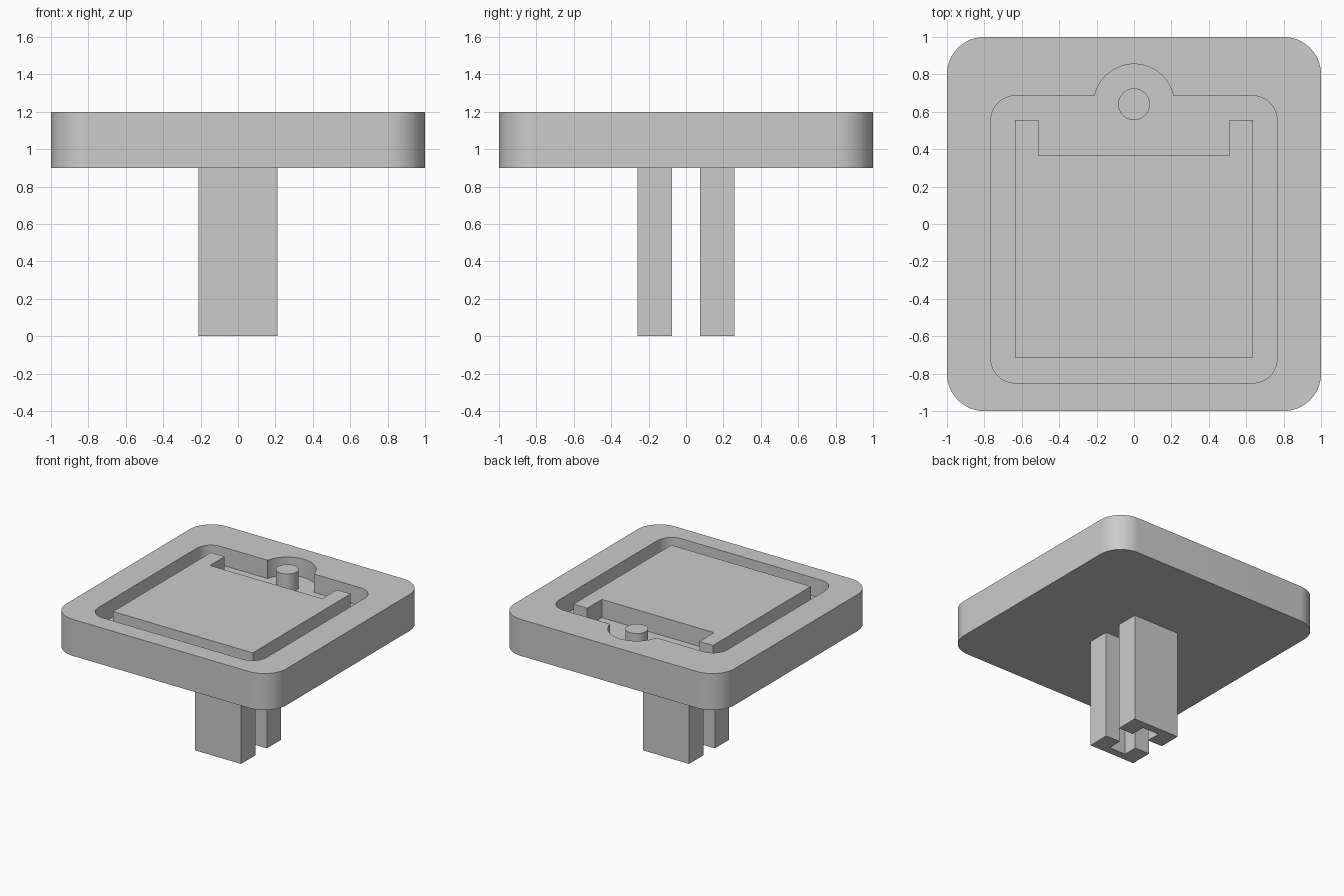
import bpy, bmesh
from math import pi, sin, cos, asin

if "Cube" in bpy.data.objects:
    bpy.data.objects.remove(bpy.data.objects["Cube"], do_unlink=True)

grey = bpy.data.materials.new("plain_grey")
grey.use_nodes = True
GREY = (0.6, 0.6, 0.6, 1)
grey.diffuse_color = GREY
grey.node_tree.nodes["Principled BSDF"].inputs["Base Color"].default_value = GREY

LEG_TOP, FLOOR, TOP = 0.9, 1.05, 1.2


def arc(cx, cy, r, start, end, steps):
    """Points along an arc, anticlockwise when end is above start."""
    angles = [start + (end - start) * i / steps for i in range(steps + 1)]
    return [(cx + r * cos(a), cy + r * sin(a)) for a in angles]


def rounded_rect(x, y0, y1, r, steps=12):
    """Anticlockwise outline, starting at the front left corner."""
    corners = [(r - x, y0 + r), (x - r, y0 + r), (x - r, y1 - r), (r - x, y1 - r)]
    points = []
    for i, (cx, cy) in enumerate(corners):
        points += arc(cx, cy, r, pi + i * pi / 2, pi * 1.5 + i * pi / 2, steps)
    return points


def prism(name, outline, z0, z1):
    """Extrude a flat outline upward into a solid."""
    bm = bmesh.new()
    face = bm.faces.new([bm.verts.new((x, y, z0)) for x, y in outline])
    lifted = bmesh.ops.extrude_face_region(bm, geom=[face])["geom"]
    for v in lifted:
        if isinstance(v, bmesh.types.BMVert):
            v.co.z = z1
    bmesh.ops.recalc_face_normals(bm, faces=bm.faces)
    mesh = bpy.data.meshes.new(name)
    bm.to_mesh(mesh)
    bm.free()
    mesh.materials.append(grey)
    obj = bpy.data.objects.new(name, mesh)
    bpy.context.collection.objects.link(obj)
    return obj


def activate(obj):
    bpy.ops.object.select_all(action='DESELECT')
    obj.select_set(True)
    bpy.context.view_layer.objects.active = obj


# Rounded base slab
slab = prism("slab", rounded_rect(1, -1, 1, 0.2, 16), LEG_TOP, TOP)

# Recess outline: a rounded square with a round bulge on its back edge
post_y, bulge_r, back = 0.64, 0.215, 0.685
a = asin((back - post_y) / bulge_r)
steps = 12
recess = rounded_rect(0.765, -0.85, back, 0.13, steps)
split = 3 * (steps + 1)
recess[split:split] = arc(0, post_y, bulge_r, a, pi - a, 28)
cutter = prism("recess_cutter", recess, FLOOR, TOP + 0.1)
cutter.hide_render = True
cut = slab.modifiers.new("recess", 'BOOLEAN')
cut.operation = 'DIFFERENCE'
cut.solver = 'EXACT'
cut.object = cutter
activate(slab)
bpy.ops.object.modifier_apply(modifier=cut.name)
bpy.data.objects.remove(cutter, do_unlink=True)

# Raised panel with a notch at the back
half = [(0.635, -0.715), (0.635, 0.555), (0.51, 0.555), (0.51, 0.365)]
panel = prism("raised_panel", half + [(-x, y) for x, y in reversed(half)], FLOOR - 0.01, TOP)

# Round post in the bulge
post = prism("round_post", arc(0, post_y, 0.085, 0, 2 * pi, 32)[:-1], FLOOR - 0.01, TOP)

# Pair of channel-shaped legs, open toward each other
channel = [(0.21, 0.26), (0.21, 0.075), (0.075, 0.075), (0.075, 0.195)]
channel += [(-x, y) for x, y in reversed(channel)]
for name, side in (("back_leg", 1), ("front_leg", -1)):
    prism(name, [(x, y * side) for x, y in channel], 0, LEG_TOP + 0.01)

# Smooth the curved walls, keep the edges sharp
for obj in (slab, post):
    activate(obj)
    bpy.ops.object.shade_smooth_by_angle(angle=pi / 6)
